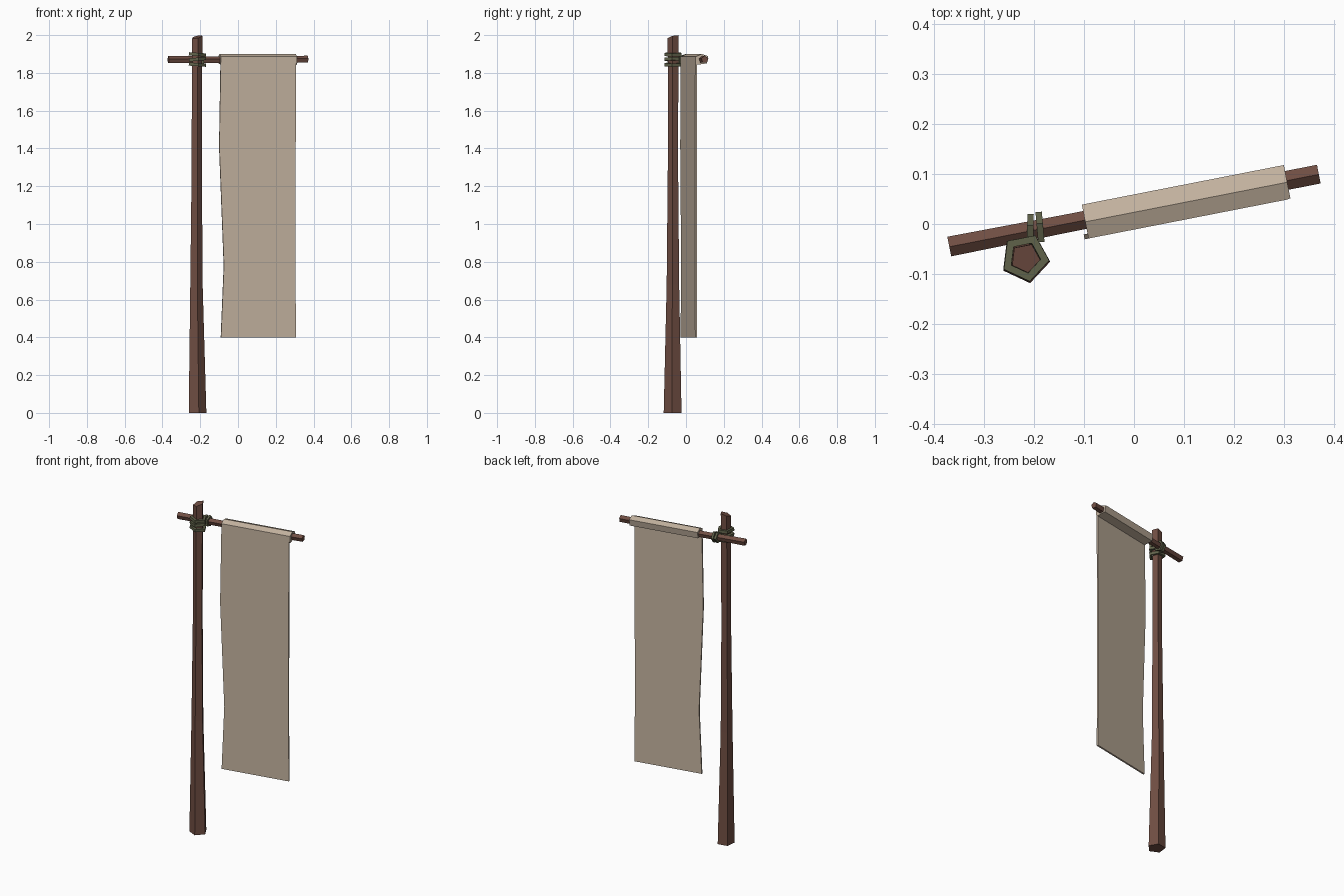
import bpy, bmesh, math
from mathutils import Vector, Matrix

if "Cube" in bpy.data.objects:
    bpy.data.objects.remove(bpy.data.objects["Cube"])


def material(name, rgb):
    m = bpy.data.materials.new(name)
    m.diffuse_color = (*rgb, 1)
    m.use_nodes = True
    m.node_tree.nodes["Principled BSDF"].inputs["Base Color"].default_value = m.diffuse_color
    return m


WOOD = material("dark_wood", (0.16, 0.075, 0.055))
CLOTH = material("linen", (0.55, 0.45, 0.35))
ROPE = material("rope", (0.12, 0.125, 0.07))

# Local frame of the crossbar: x along the bar, y behind it, z up
BAR = Matrix.Translation((0, 0.0275, 0)) @ Matrix.Rotation(math.atan2(0.145, 0.74), 4, 'Z')


def loft(name, loops, mat, matrix=Matrix(), closed=False):
    """Skin a list of equal-sized vertex loops, capped unless closed into a ring."""
    bm = bmesh.new()
    rings = [[bm.verts.new(matrix @ Vector(p)) for p in loop] for loop in loops]
    pairs = list(zip(rings, rings[1:]))
    if closed:
        pairs.append((rings[-1], rings[0]))
    else:
        bm.faces.new(rings[0])
        bm.faces.new(rings[-1])
    for a, b in pairs:
        for i in range(len(a)):
            j = (i + 1) % len(a)
            bm.faces.new((a[i], a[j], b[j], b[i]))
    bmesh.ops.recalc_face_normals(bm, faces=bm.faces)
    me = bpy.data.meshes.new(name)
    bm.to_mesh(me)
    bm.free()
    me.materials.append(mat)
    ob = bpy.data.objects.new(name, me)
    bpy.context.collection.objects.link(ob)
    return ob


def angles(n, start):
    return [math.radians(start) + 2 * math.pi * i / n for i in range(n)]


def rope_ring(name, radius, thick, matrix, start):
    """Five-sided loop of rope with a diamond section, lying in local xy."""
    loops = []
    for a in angles(5, start):
        loops.append([((radius + thick * math.cos(b)) * math.cos(a),
                       (radius + thick * math.cos(b)) * math.sin(a),
                       thick * math.sin(b)) for b in angles(4, 45)])
    return loft(name, loops, ROPE, matrix, closed=True)


# Tapered five-sided pole with a slanted top
sections = [(0, -0.217, -0.069, 0.050), (0.68, -0.222, -0.068, 0.035),
            (1.3, -0.220, -0.068, 0.029), (1.8, -0.219, -0.067, 0.029),
            (1.99, -0.217, -0.068, 0.030)]
pole = []
for z, cx, cy, r in sections:
    slant = 0.01 if z > 1.9 else 0
    pole.append([(cx + r * math.cos(a), cy + r * math.sin(a), z + slant * math.cos(a - 0.8))
                 for a in angles(5, -7)])
loft("pole", pole, WOOD)

# Five-sided crossbar, slightly uneven along its length
bar = []
for x, z, r in [(-0.376, 1.869, 0.021), (-0.12, 1.868, 0.019),
                (0.3, 1.870, 0.020), (0.376, 1.871, 0.020)]:
    bar.append([(x, r * math.cos(a), z + r * math.sin(a)) for a in angles(5, 20)])
loft("crossbar", bar, WOOD, BAR)

# Rope turns around the pole
for i, (z, tilt) in enumerate([(1.898, 4), (1.872, -5), (1.844, 4)]):
    m = Matrix.Translation((-0.218, -0.067, z)) @ Matrix.Rotation(math.radians(tilt), 4, 'Y')
    rope_ring(f"pole_rope_{i + 1}", 0.040, 0.012, m, -7)

# Rope turns around the crossbar
for i, (x, tilt) in enumerate([(-0.211, -12), (-0.191, -6)]):
    m = (BAR @ Matrix.Translation((x, 0, 1.868)) @ Matrix.Rotation(math.radians(tilt), 4, 'Z')
         @ Matrix.Rotation(math.pi / 2, 4, 'Y'))
    rope_ring(f"crossbar_rope_{i + 1}", 0.027, 0.009, m, 18)

# Cloth sleeve wrapped over the crossbar
sleeve = [(-0.037, 1.886), (-0.004, 1.900), (0.031, 1.888), (0.024, 1.850), (-0.029, 1.843),
          (-0.037, 1.850)]
loft("banner_sleeve", [[(x, v, z) for v, z in sleeve] for x in (-0.1, 0.311)], CLOTH, BAR)

# Long hanging banner with a wavy left edge
rows = [(1.886, -0.100, 0.306), (1.41, -0.108, 0.304), (0.78, -0.083, 0.302), (0.4, -0.099, 0.306)]
banner = [[(l, -0.038, z), (r, -0.038, z), (r, -0.028, z), (l, -0.028, z)] for z, l, r in rows]
loft("banner", banner, CLOTH, BAR)
